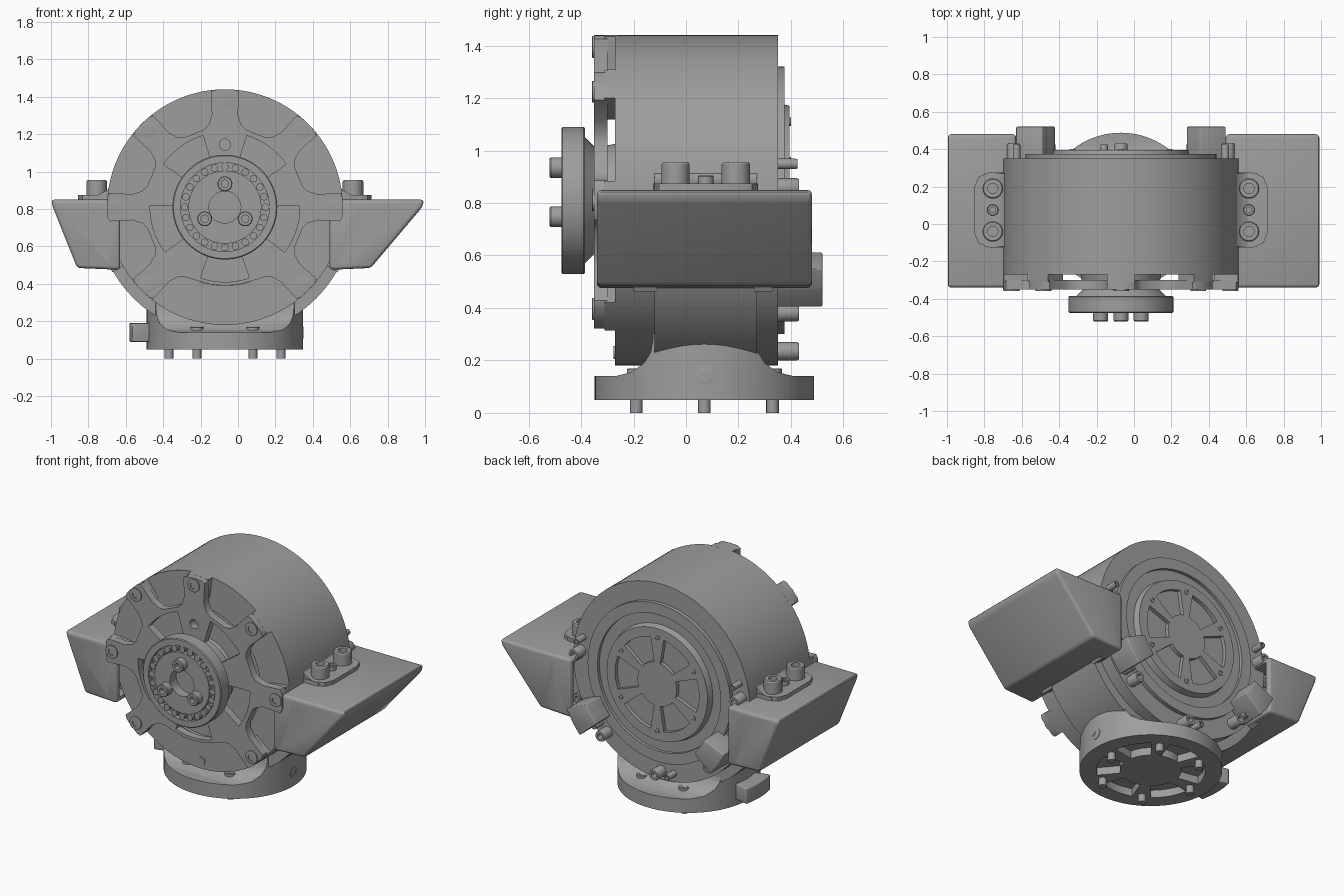
import bpy, bmesh
from math import cos, sin, radians
from mathutils import Vector

if "Cube" in bpy.data.objects:
    bpy.data.objects.remove(bpy.data.objects["Cube"], do_unlink=True)

GREY = (0.34, 0.34, 0.34, 1)
metal = bpy.data.materials.new("grey_metal")
metal.use_nodes = True
metal.diffuse_color = GREY
metal.node_tree.nodes["Principled BSDF"].inputs["Base Color"].default_value = GREY

CX, CZ = -0.07, 0.81       # drum axis
BASE = (-0.07, 0.07)       # base flange axis
DRUM = (CX, CZ)
FRONT, BACK, UP, DOWN = (0, -1, 0), (0, 1, 0), (0, 0, 1), (0, 0, -1)
parts = []


def finish(name, bm):
    bmesh.ops.recalc_face_normals(bm, faces=bm.faces)
    mesh = bpy.data.meshes.new(name)
    bm.to_mesh(mesh)
    bm.free()
    mesh.materials.append(metal)
    obj = bpy.data.objects.new(name, mesh)
    bpy.context.collection.objects.link(obj)
    parts.append(obj)
    return obj


def prism(name, points, axis, low, high, bevel=0):
    """Extrude a 2D outline along an axis."""
    place = {"x": lambda p, t: (t, p[0], p[1]),
             "y": lambda p, t: (p[0], t, p[1]),
             "z": lambda p, t: (p[0], p[1], t)}[axis]
    bm = bmesh.new()
    face = bm.faces.new([bm.verts.new(place(p, low)) for p in points])
    grown = bmesh.ops.extrude_face_region(bm, geom=[face], use_keep_orig=True)
    shift = Vector(place((0, 0), high - low))
    for v in grown["geom"]:
        if isinstance(v, bmesh.types.BMVert):
            v.co += shift
    bmesh.ops.recalc_face_normals(bm, faces=bm.faces)
    if bevel:
        bmesh.ops.bevel(bm, geom=bm.edges[:], offset=bevel, segments=3,
                        profile=0.5, affect="EDGES")
    return finish(name, bm)


def lathe(name, profile, origin, direction, sides=96):
    """Spin a (radius, height) profile about a direction."""
    bm = bmesh.new()
    verts = [bm.verts.new((r, 0, h)) for r, h in profile]
    edges = [bm.edges.new(pair) for pair in zip(verts, verts[1:])]
    bmesh.ops.spin(bm, geom=verts + edges, cent=(0, 0, 0), axis=UP,
                   angle=radians(360), steps=sides)
    bmesh.ops.remove_doubles(bm, verts=bm.verts, dist=0.0001)
    turn = Vector(direction).to_track_quat("Z", "Y")
    for v in bm.verts:
        v.co = turn @ v.co + Vector(origin)
    return finish(name, bm)


def rod(name, origin, direction, radius, low, high, sides=32):
    return lathe(name, [(0, low), (radius, low), (radius, high), (0, high)],
                 origin, direction, sides)


def screw(name, origin, direction, r, h):
    """Socket-head screw standing on its origin."""
    lathe(name, [(0, h * 0.4), (r * 0.5, h * 0.4), (r * 0.5, h), (r * 0.9, h),
                 (r, h * 0.9), (r, -0.01), (0, -0.01)], origin, direction, 18)


def polar(r, degrees, centre=DRUM):
    a = radians(degrees)
    return centre[0] + r * cos(a), centre[1] + r * sin(a)


def sector(inner, outer, mid, half, centre=DRUM, steps=8):
    sweep = [mid - half + 2 * half * i / steps for i in range(steps + 1)]
    return ([polar(outer, a, centre) for a in sweep]
            + [polar(inner, a, centre) for a in reversed(sweep)])


def boolean(obj, cutter, operation="DIFFERENCE"):
    mod = obj.modifiers.new("cut", "BOOLEAN")
    mod.operation, mod.solver, mod.object = operation, "EXACT", cutter
    bpy.context.view_layer.objects.active = obj
    bpy.ops.object.modifier_apply(modifier=mod.name)
    parts.remove(cutter)
    bpy.data.objects.remove(cutter, do_unlink=True)


def on_drum(r, angle, y):
    x, z = polar(r, angle)
    return x, y, z


# Drum with stepped back cover
drum = lathe("drum_housing", [
    (0, -0.25), (0.42, -0.25), (0.42, -0.27), (0.63, -0.27), (0.63, 0.35),
    (0.51, 0.35), (0.51, 0.375), (0.44, 0.375), (0.44, 0.355), (0.37, 0.355),
    (0.36, 0.395), (0, 0.395)], (CX, 0, CZ), BACK, 128)
for k in range(6):
    boolean(drum, prism("pocket", sector(0.14, 0.3, 60 * k, 21), "y", 0.37, 0.45))
    screw("back_cover_screw", on_drum(0.3, 60 * k + 30, 0.395), BACK, 0.016, 0.006)
for k in range(4):
    for side in (-6, 6):
        boolean(drum, rod("rim_hole", on_drum(0.575, 36 + 36 * k + side, 0), BACK,
                          0.016, 0.32, 0.4, 12))

# Screws on the back rim, in big and small pairs
for big, small in ((5, 14), (175, 166), (270, 261), (228, 221), (312, 319)):
    screw("back_rim_screw", on_drum(0.575, big, 0.35), BACK, 0.035, 0.08)
    screw("back_rim_pin", on_drum(0.575, small, 0.35), BACK, 0.02, 0.075)

# Blocks on the back rim
for angle in (-33, -147):
    prism("back_block", sector(0.465, 0.62, angle, 8, steps=2), "y", 0.3, 0.52, 0.006)

# Star-shaped front plate on feet
outline = []
arms = range(-45, 226, 45)
for a in arms:
    for r, step in ((0.43, -15), (0.45, -11), (0.5, -8), (0.62, -7), (0.63, -5),
                    (0.63, 0), (0.63, 5), (0.62, 7), (0.5, 8), (0.45, 11), (0.43, 15)):
        outline.append(polar(r, a + step))
outline += [polar(0.42, a) for a in range(250, 291, 10)]
plate = prism("front_plate", outline, "y", -0.35, -0.3)
for k in range(5):
    boolean(plate, prism("window", sector(0.24, 0.4, 54 + 72 * k, 19), "y", -0.4, -0.2))
boolean(plate, rod("plate_hole", on_drum(0.335, 90, 0), FRONT, 0.03, 0.2, 0.4, 16))
for a in arms:
    prism("plate_foot", sector(0.5, 0.63, a, 6.8), "y", -0.31, -0.26)
    screw("plate_screw", on_drum(0.585, a, -0.35), FRONT, 0.042, 0.008)
rod("lower_front_pin", on_drum(0.58, 270, -0.27), FRONT, 0.025, -0.01, 0.006, 16)

# Output hub with ball ring and three screws
lathe("output_hub", [
    (0, 0.25), (0.22, 0.25), (0.2, 0.345), (0.24, 0.385), (0.275, 0.385),
    (0.28, 0.39), (0.28, 0.47), (0.275, 0.475), (0.237, 0.475), (0.237, 0.445),
    (0.195, 0.445), (0.195, 0.472), (0.085, 0.472), (0.085, 0.41), (0, 0.41)],
    (CX, 0, CZ), FRONT)
for k in range(24):
    rod("hub_bearing_stud", on_drum(0.216, 15 * k, -0.44), FRONT, 0.02, 0, 0.032, 10)
for a in (90, 210, 330):
    screw("hub_screw", on_drum(0.125, a, -0.47), FRONT, 0.04, 0.05)

# Saddle wrapping the drum, with an ear on each side
half_saddle = [(0.516, 0.361), (0.555, 0.24), (0.59, 0.15), (0.63, 0.09), (0.68, 0.065),
               (0.73, 0.06), (0.73, 0.03), (0.69, 0.02)]
half_saddle += [polar(0.69, -a, (0, 0)) for a in range(5, 90, 5)]
saddle = ([(CX + x, CZ + z) for x, z in half_saddle] + [polar(0.69, 270)]
          + [(CX - x, CZ + z) for x, z in reversed(half_saddle)])
prism("drum_saddle", saddle, "y", -0.12, 0.27)

for side in (-1, 1):
    # Ear with its clamping screws
    inner, outer = CX + side * 0.52, CX + side * 0.785
    ear = [(inner, -0.125), (outer - side * 0.08, -0.125), (outer - side * 0.023, -0.102),
           (outer, -0.045), (outer, 0.195), (outer - side * 0.023, 0.252),
           (outer - side * 0.08, 0.275), (inner, 0.275)]
    prism("saddle_ear", ear, "z", 0.82, 0.875)
    for y in (-0.04, 0.19):
        screw("ear_screw", (CX + side * 0.685, y, 0.875), UP, 0.055, 0.08)
    screw("ear_pin", (CX + side * 0.685, 0.075, 0.875), UP, 0.03, 0.03)

    # Hollow side cover, open toward the drum
    tip, low = (0.995, 0.71) if side > 0 else (1.0, 0.86)
    near = 0.49 if side > 0 else 0.63
    shell = [(side * near, 0.85), (side * tip, 0.85), (side * (tip - 0.01), 0.81),
             (side * low, 0.485), (side * near, 0.475)]
    cavity = [(side * (near - 0.1), 0.82), (side * (tip - 0.05), 0.82),
              (side * (low - 0.02), 0.515), (side * (near - 0.1), 0.505)]
    cover = prism("side_cover", shell, "y", -0.34, 0.48, 0.018)
    boolean(cover, prism("cavity", cavity, "y", -0.31, 0.45))
    boolean(cover, rod("drum_clearance", (CX, 0, CZ), BACK, 0.69, -0.6, 0.6, 96))

    # Curved mounting lips and their screws
    mid = -14 if side > 0 else 194
    for y0, y1, facing, face_y in ((-0.2, -0.11, FRONT, -0.2), (0.26, 0.33, BACK, 0.33)):
        prism("cover_lip", sector(0.6, 0.695, mid, 16), "y", y0, y1)
        for offset in (-10, 10):
            screw("cover_screw", on_drum(0.655, mid + offset, face_y), facing, 0.03, 0.03)

# Flared neck and round base flange
half_neck = [(0.5, 0.05), (0.5, 0.14), (0.34, 0.14), (0.28, 0.155), (0.23, 0.19),
             (0.205, 0.23), (0.195, 0.28), (0.195, 0.5)]
neck_outline = ([(0.07 + y, z) for y, z in half_neck]
                + [(0.07 - y, z) for y, z in reversed(half_neck)])
neck = prism("base_neck", neck_outline, "x", -0.8, 0.8)
boolean(neck, rod("round_trim", (*BASE, 0), UP, 0.418, 0, 0.6, 96), "INTERSECT")
boolean(neck, rod("bottom_recess", (*BASE, 0), UP, 0.37, 0, 0.065, 96))
boolean(neck, rod("centre_bore", (*BASE, 0), UP, 0.11, 0, 0.11, 48))
for k in range(6):
    boolean(neck, prism("pocket", sector(0.18, 0.32, 60 * k + 30, 20, BASE), "z", 0, 0.1))
    x, y = polar(0.3, 60 * k, BASE)
    rod("base_bolt", (x, y, 0), UP, 0.024, 0, 0.1, 16)
    screw("base_bolt_head", (x, y, 0.14), UP, 0.036, 0.03)
lathe("base_lip", [(0.325, 0.07), (0.325, 0.055), (0.35, 0.055), (0.35, 0.07)],
      (*BASE, 0), UP)

# Connector block and plug on the base
prism("base_connector", sector(0.4, 0.51, 180, 14, BASE), "z", 0.09, 0.19, 0.006)
screw("base_side_plug", (0.343, 0.07, 0.14), (1, 0, 0), 0.033, 0.008)

# Smooth round surfaces, keep edges sharp
bpy.ops.object.select_all(action="DESELECT")
for obj in parts:
    obj.select_set(True)
bpy.context.view_layer.objects.active = parts[0]
bpy.ops.object.shade_smooth_by_angle(angle=radians(30))
